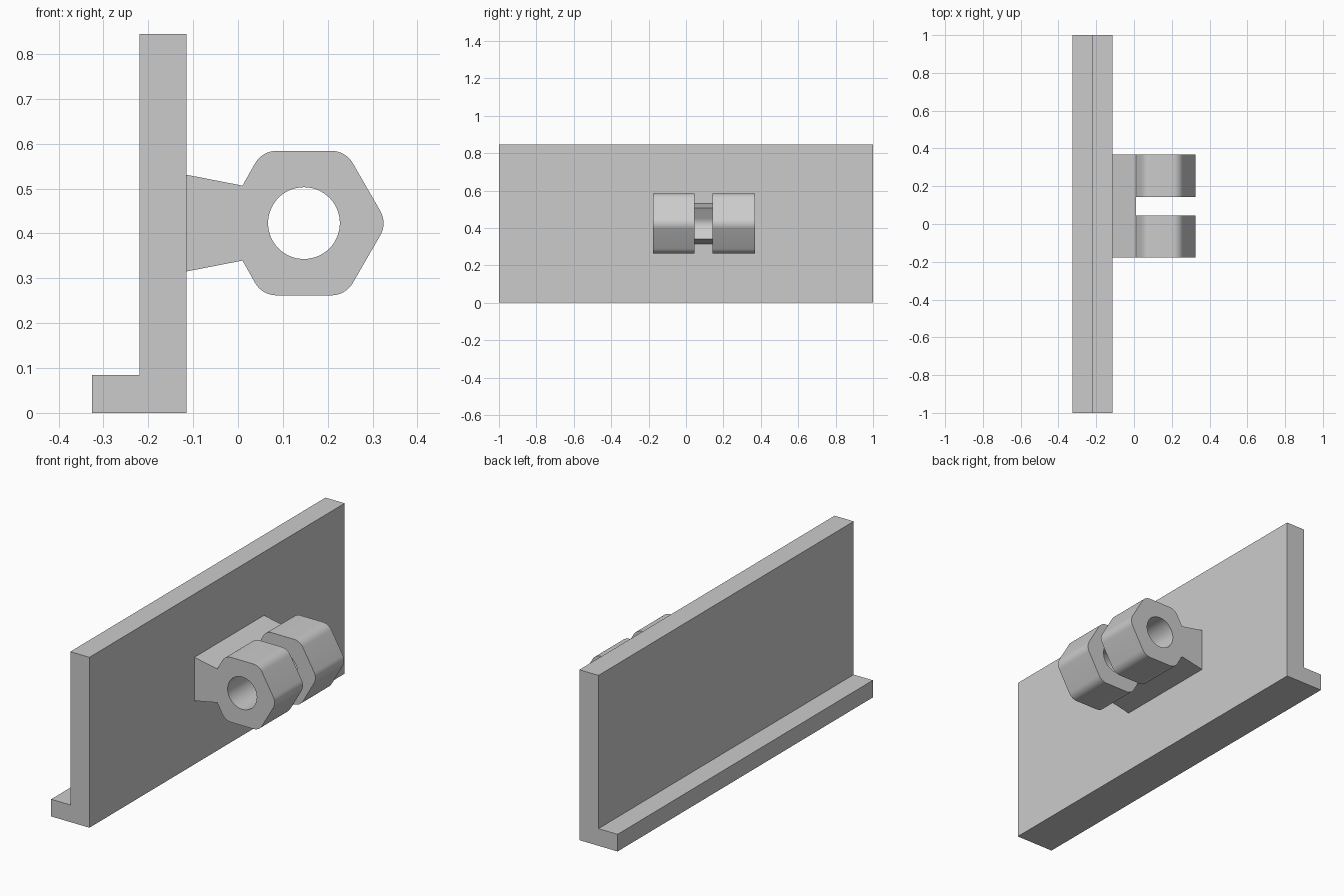
import bpy, bmesh, math
from mathutils import Vector

cube = bpy.data.objects.get("Cube")
if cube:
    bpy.data.objects.remove(cube, do_unlink=True)

GREY = (0.6, 0.6, 0.6, 1)
grey = bpy.data.materials.new("plain grey")
grey.use_nodes = True
grey.diffuse_color = GREY
grey.node_tree.nodes["Principled BSDF"].inputs["Base Color"].default_value = GREY

CX, CZ = 0.147, 0.423        # knuckle axis
HALF = 0.161                 # hexagon half height
FILLET = 0.055               # hexagon corner radius
HOLE = 0.08
NECK_X, NECK_HALF = 0.01, 0.0835
Y0, Y1 = -0.177, 0.368       # hinge ends
GAP0, GAP1 = 0.045, 0.143    # slot between knuckles


def prism(name, profile, y0, y1):
    """Extrude an x-z outline along y."""
    bm = bmesh.new()
    face = bm.faces.new([bm.verts.new((x, y0, z)) for x, z in profile])
    new = bmesh.ops.extrude_face_region(bm, geom=[face])["geom"]
    verts = [v for v in new if isinstance(v, bmesh.types.BMVert)]
    bmesh.ops.translate(bm, verts=verts, vec=(0, y1 - y0, 0))
    bmesh.ops.recalc_face_normals(bm, faces=bm.faces)
    mesh = bpy.data.meshes.new(name)
    bm.to_mesh(mesh)
    bm.free()
    mesh.materials.append(grey)
    obj = bpy.data.objects.new(name, mesh)
    bpy.context.collection.objects.link(obj)
    return obj


def activate(obj):
    bpy.ops.object.select_all(action='DESELECT')
    obj.select_set(True)
    bpy.context.view_layer.objects.active = obj


def cut(obj, cutter):
    activate(obj)
    mod = obj.modifiers.new("cut", 'BOOLEAN')
    mod.operation = 'DIFFERENCE'
    mod.solver = 'EXACT'
    mod.object = cutter
    bpy.ops.object.modifier_apply(modifier=mod.name)
    bpy.data.objects.remove(cutter, do_unlink=True)


def corner(k, steps=8):
    """Rounded hexagon corner number k, counter-clockwise."""
    mid = math.radians(60 * k)
    dist = (HALF - FILLET) / math.cos(math.pi / 6)
    ox, oz = CX + dist * math.cos(mid), CZ + dist * math.sin(mid)
    angles = [mid + math.radians(60 * i / steps - 30) for i in range(steps + 1)]
    return [(ox + FILLET * math.cos(a), oz + FILLET * math.sin(a)) for a in angles]


# L-shaped plate with a foot along the bottom
prism("back_plate", [(-0.325, 0), (-0.115, 0), (-0.115, 0.845),
                     (-0.22, 0.845), (-0.22, 0.085), (-0.325, 0.085)], -1, 1)

# Tapered neck joined to the rounded hexagonal knuckles
neck_top, neck_low = (NECK_X, CZ + NECK_HALF), (NECK_X, CZ - NECK_HALF)
root = [(-0.116, CZ + 0.108), (-0.116, CZ - 0.108)]
outline = [p for k in (-2, -1, 0, 1, 2) for p in corner(k)]
hinge = prism("hinge_bracket", outline + [neck_top] + root + [neck_low], Y0, Y1)

# Pin hole through both knuckles
ring = [2 * math.pi * i / 64 for i in range(64)]
cut(hinge, prism("hole_cutter", [(CX + HOLE * math.cos(a), CZ + HOLE * math.sin(a))
                                 for a in ring], Y0 - 0.1, Y1 + 0.1))

# Slot between the knuckles, following the hexagon into the neck
slot = [neck_top] + corner(3) + [neck_low, (NECK_X, 0.1), (0.5, 0.1),
                                 (0.5, 0.8), (NECK_X, 0.8)]
cut(hinge, prism("slot_cutter", slot, GAP0, GAP1))

activate(hinge)
bpy.ops.object.shade_smooth_by_angle(angle=math.radians(25))
